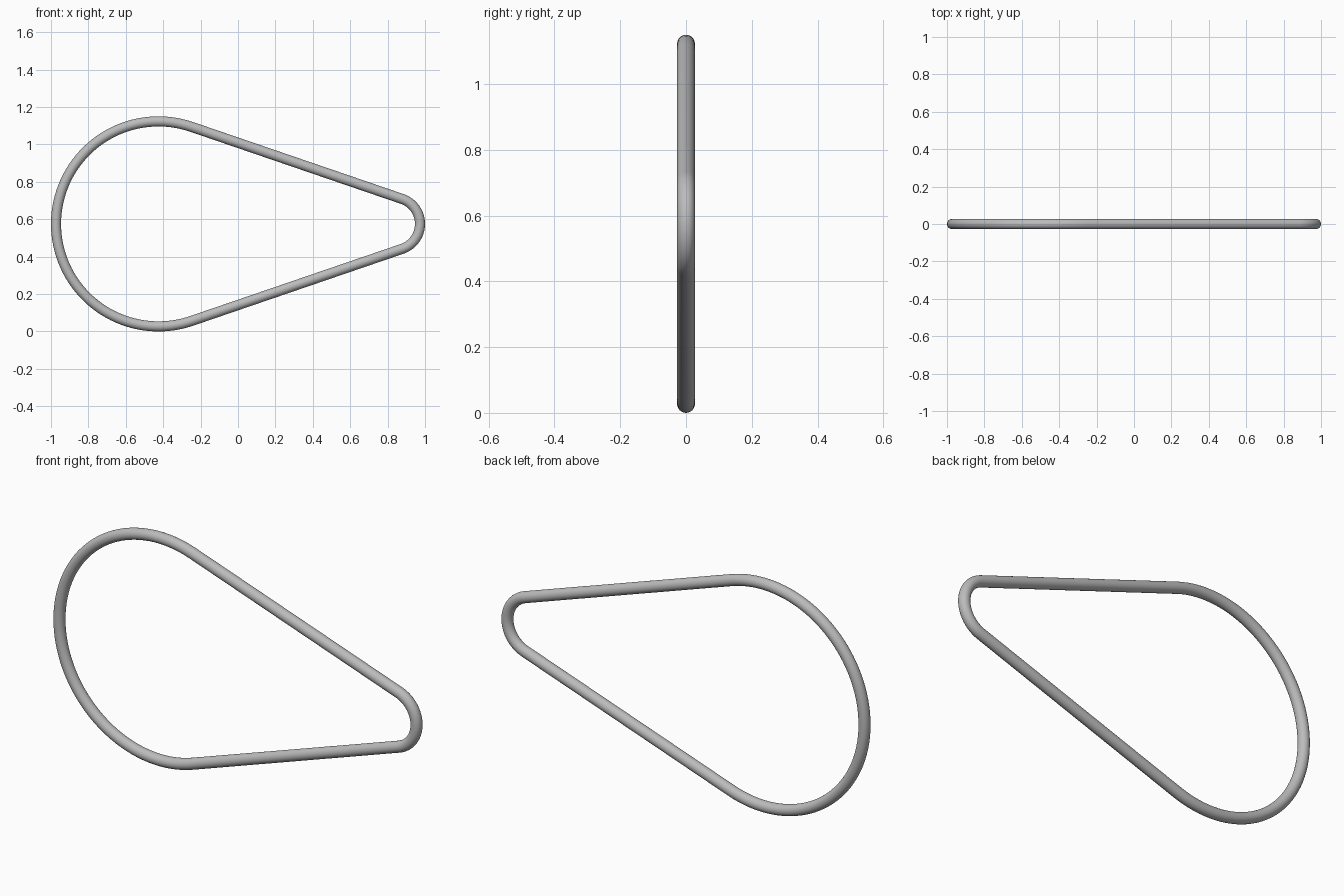
import bpy
import math
from mathutils import Vector

cube = bpy.data.objects.get("Cube")
if cube:
    bpy.data.objects.remove(cube, do_unlink=True)

TUBE = 0.027              # cord radius
BIG, SMALL = 0.548, 0.141  # centre-line radii of the two bends
HEIGHT = BIG + TUBE
BIG_X = -1 + HEIGHT
SMALL_X = 1 - SMALL - TUBE

# Angle at which the straight runs touch both bends
touch = math.acos((BIG - SMALL) / (SMALL_X - BIG_X))


def arc(cx, radius, start, end, steps):
    angles = [start + (end - start) * i / steps for i in range(steps + 1)]
    return [Vector((cx + radius * math.cos(a), 0, HEIGHT + radius * math.sin(a)))
            for a in angles]


# Closed centre line: large bend, then small bend, joined by straight runs
path = arc(BIG_X, BIG, touch, 2 * math.pi - touch, 72)
path += arc(SMALL_X, SMALL, -touch, touch, 32)

# Sweep a round section along the centre line
SIDES = 32
verts, faces = [], []
count = len(path)
for i, p in enumerate(path):
    along = ((path[(i + 1) % count] - p).normalized()
             + (p - path[i - 1]).normalized()).normalized()
    across = Vector((0, 1, 0)).cross(along)
    for j in range(SIDES):
        a = 2 * math.pi * j / SIDES
        verts.append(p + TUBE * (math.cos(a) * across + math.sin(a) * Vector((0, 1, 0))))
        k, n = (i + 1) % count, (j + 1) % SIDES
        faces.append((i * SIDES + j, i * SIDES + n, k * SIDES + n, k * SIDES + j))

mesh = bpy.data.meshes.new("drive_belt")
mesh.from_pydata(verts, [], faces)
mesh.update()
belt = bpy.data.objects.new("drive_belt", mesh)
bpy.context.collection.objects.link(belt)

# Plain grey finish
grey = bpy.data.materials.new("grey")
grey.use_nodes = True
colour = (0.5, 0.5, 0.5, 1)
grey.diffuse_color = colour
grey.node_tree.nodes["Principled BSDF"].inputs["Base Color"].default_value = colour
mesh.materials.append(grey)

# Smooth shading with outward normals
bpy.context.view_layer.objects.active = belt
belt.select_set(True)
bpy.ops.object.mode_set(mode="EDIT")
bpy.ops.mesh.select_all(action="SELECT")
bpy.ops.mesh.normals_make_consistent(inside=False)
bpy.ops.object.mode_set(mode="OBJECT")
bpy.ops.object.shade_smooth_by_angle()
